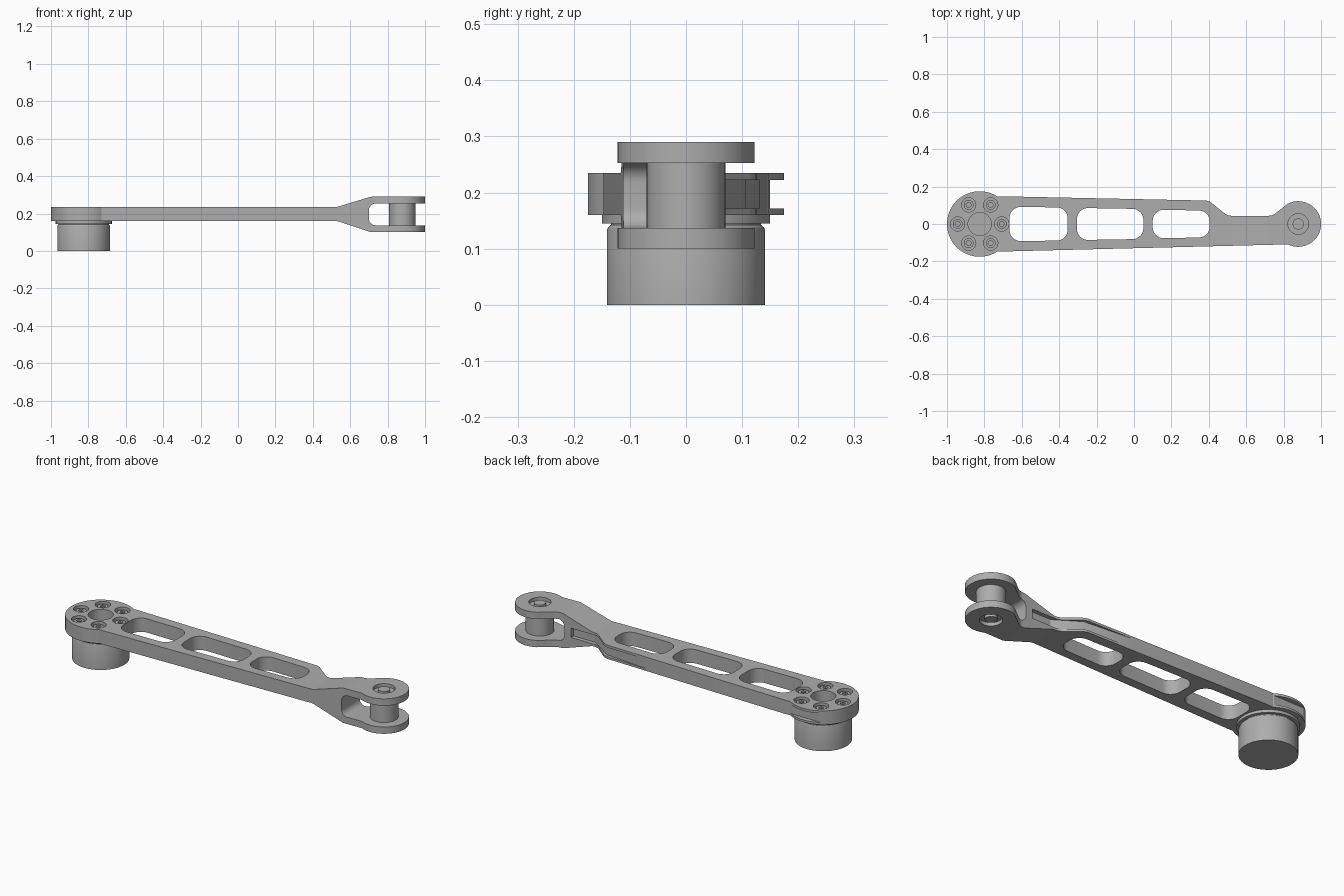
import bpy, bmesh
from math import sin, cos, pi, radians
from mathutils import Vector, Matrix

if "Cube" in bpy.data.objects:
    bpy.data.objects.remove(bpy.data.objects["Cube"])

grey = bpy.data.materials.new("satin grey metal")
grey.use_nodes = True
GREY = (0.42, 0.42, 0.42, 1)
grey.diffuse_color = GREY
grey.node_tree.nodes["Principled BSDF"].inputs["Base Color"].default_value = GREY

MOTOR_X, PIN_X = -0.825, 0.878
ARM_LOW, ARM_TOP = 0.16, 0.235


def make(name, bm):
    bmesh.ops.recalc_face_normals(bm, faces=bm.faces)
    mesh = bpy.data.meshes.new(name)
    bm.to_mesh(mesh)
    bm.free()
    ob = bpy.data.objects.new(name, mesh)
    mesh.materials.append(grey)
    bpy.context.collection.objects.link(ob)
    return ob


def prism(name, points, low, high, upright=False):
    """Extrude an outline along z, or along y when upright."""
    bm = bmesh.new()
    place = (lambda p, d: (p[0], d, p[1])) if upright else (lambda p, d: (p[0], p[1], d))
    face = bm.faces.new([bm.verts.new(place(p, low)) for p in points])
    new = bmesh.ops.extrude_face_region(bm, geom=[face])["geom"]
    shift = Vector(place((0, 0), high - low))
    bmesh.ops.translate(bm, vec=shift, verts=[v for v in new if isinstance(v, bmesh.types.BMVert)])
    return make(name, bm)


def lathe(name, x, y, profile, sides=64):
    """Closed solid turned about a vertical axis from (radius, z) pairs."""
    bm = bmesh.new()
    rings = [[bm.verts.new((x + r * cos(2 * pi * i / sides), y + r * sin(2 * pi * i / sides), z))
              for i in range(sides)] for r, z in profile]
    for a, b in zip(rings, rings[1:]):
        for i in range(sides):
            j = (i + 1) % sides
            bm.faces.new((a[i], a[j], b[j], b[i]))
    bm.faces.new(rings[0])
    bm.faces.new(rings[-1])
    return make(name, bm)


def cylinder(name, x, y, r, low, high, sides=48):
    return lathe(name, x, y, [(r, low), (r, high)], sides)


def rounded(points, radius, steps=8):
    """Round each corner of an outline with a tangent curve."""
    out = []
    for i, p in enumerate(points):
        p, a, b = Vector(p), Vector(points[i - 1]), Vector(points[(i + 1) % len(points)])
        r = radius[i] if isinstance(radius, list) else radius
        if r == 0:
            out.append(p)
            continue
        u, v = (a - p).normalized(), (b - p).normalized()
        half = u.angle(v) / 2
        reach = r * cos(half) / sin(half)
        centre = p + (u + v).normalized() * r / sin(half)
        s, e = p + u * reach - centre, p + v * reach - centre
        turn = s.angle_signed(e)
        for k in range(steps + 1):
            out.append(centre + Matrix.Rotation(-turn * k / steps, 2) @ s)
    return out


def boolean(ob, tool, mode="DIFFERENCE"):
    mod = ob.modifiers.new("cut", "BOOLEAN")
    mod.operation, mod.solver, mod.object = mode, "EXACT", tool
    bpy.context.view_layer.objects.active = ob
    bpy.ops.object.modifier_apply(modifier="cut")
    bpy.data.objects.remove(tool)


def arc(x, r, start, end, steps):
    return [(x + r * cos(radians(start + (end - start) * i / steps)),
             r * sin(radians(start + (end - start) * i / steps))) for i in range(steps + 1)]


# Arm outline in plan: motor disc, tapering beam, offset neck and fork disc
neck = rounded([(0.82, 0.107), (0.74, 0.044), (0.5, 0.044), (0.4, 0.125), (-0.7, 0.148)],
               [0, 0.06, 0.06, 0.06, 0])
plan = arc(MOTOR_X, 0.175, 57, 303, 56) + [(-0.7, -0.147), (0.82, -0.109)]
plan += arc(PIN_X, 0.122, -112, 118, 48) + neck
arm = prism("arm", plan, 0, 0.4)

# Side profile: the beam flares out to the height of the fork
side = rounded([(-1.1, ARM_LOW), (0.53, ARM_LOW), (0.71, 0.1), (1.1, 0.1),
                (1.1, 0.29), (0.71, 0.29), (0.53, ARM_TOP), (-1.1, ARM_TOP)],
               [0, 0.06, 0.06, 0, 0, 0.06, 0.06, 0])
boolean(arm, prism("side_cutter", side, -0.3, 0.3, True), "INTERSECT")

# Fork slot
slot = rounded([(0.7, 0.137), (1.1, 0.137), (1.1, 0.253), (0.7, 0.253)], [0.035, 0, 0, 0.035])
boolean(arm, prism("slot_cutter", slot, -0.3, 0.3, True))

# Lightening windows along the beam
for x0, x1, h0, h1 in [(-0.665, -0.355, 0.092, 0.088), (-0.305, 0.05, 0.086, 0.08),
                       (0.1, 0.405, 0.077, 0.071)]:
    window = rounded([(x0, -h0), (x1, -h1), (x1, h1), (x0, h0)], 0.058)
    boolean(arm, prism("window_cutter", window, 0, 0.4))

# Cable groove on the left edge, at the neck and around the motor disc
groove = [(0.12, 0.1315), (0.4, 0.107), (0.53, 0.022), (0.66, 0.022), (0.66, 0.3), (0.12, 0.3)]
boolean(arm, prism("neck_groove_cutter", groove, 0.172, 0.222))
groove = [(-1.1, 0.15), (-0.6, 0.15), (-0.6, 0.3), (-1.1, 0.3)]
boolean(arm, prism("disc_groove_cutter", groove, 0.172, 0.222))

# Bores: motor centre, bolt counterbores and pin counterbores
boolean(arm, cylinder("bore_cutter", MOTOR_X, 0, 0.062, 0.17, 0.4))
bolts = [(MOTOR_X + 0.118 * cos(i * pi / 3), 0.118 * sin(i * pi / 3)) for i in range(6)]
for x, y in bolts:
    boolean(arm, cylinder("bolt_cutter", x, y, 0.038, 0.205, 0.4, 32))
boolean(arm, cylinder("pin_cutter", PIN_X, 0, 0.055, 0.272, 0.4))
boolean(arm, cylinder("pin_cutter", PIN_X, 0, 0.055, 0, 0.118))

# Motor housing with its mounting flange
lathe("motor_housing", MOTOR_X, 0, [(0.141, 0), (0.141, 0.132), (0.139, 0.138), (0.134, 0.142), (0.134, 0.15)])
cylinder("motor_flange", MOTOR_X, 0, 0.15, 0.145, 0.1605, 64)

# Socket head bolts
for i, (x, y) in enumerate(bolts):
    bolt = cylinder(f"motor_bolt_{i + 1}", x, y, 0.026, 0.2, 0.226, 32)
    boolean(bolt, cylinder("socket_cutter", x, y, 0.014, 0.212, 0.3, 6))

# Fork spacer and its end bosses
cylinder("fork_spacer", PIN_X, 0, 0.07, 0.136, 0.254)
cylinder("upper_pin_head", PIN_X, 0, 0.03, 0.26, 0.287)
cylinder("lower_pin_head", PIN_X, 0, 0.03, 0.103, 0.13)

# Smooth the curved walls and keep the machined edges crisp
for ob in bpy.context.scene.objects:
    if ob.type == "MESH":
        bpy.ops.object.select_all(action="DESELECT")
        ob.select_set(True)
        bpy.context.view_layer.objects.active = ob
        bpy.ops.object.shade_smooth_by_angle(angle=radians(30))
